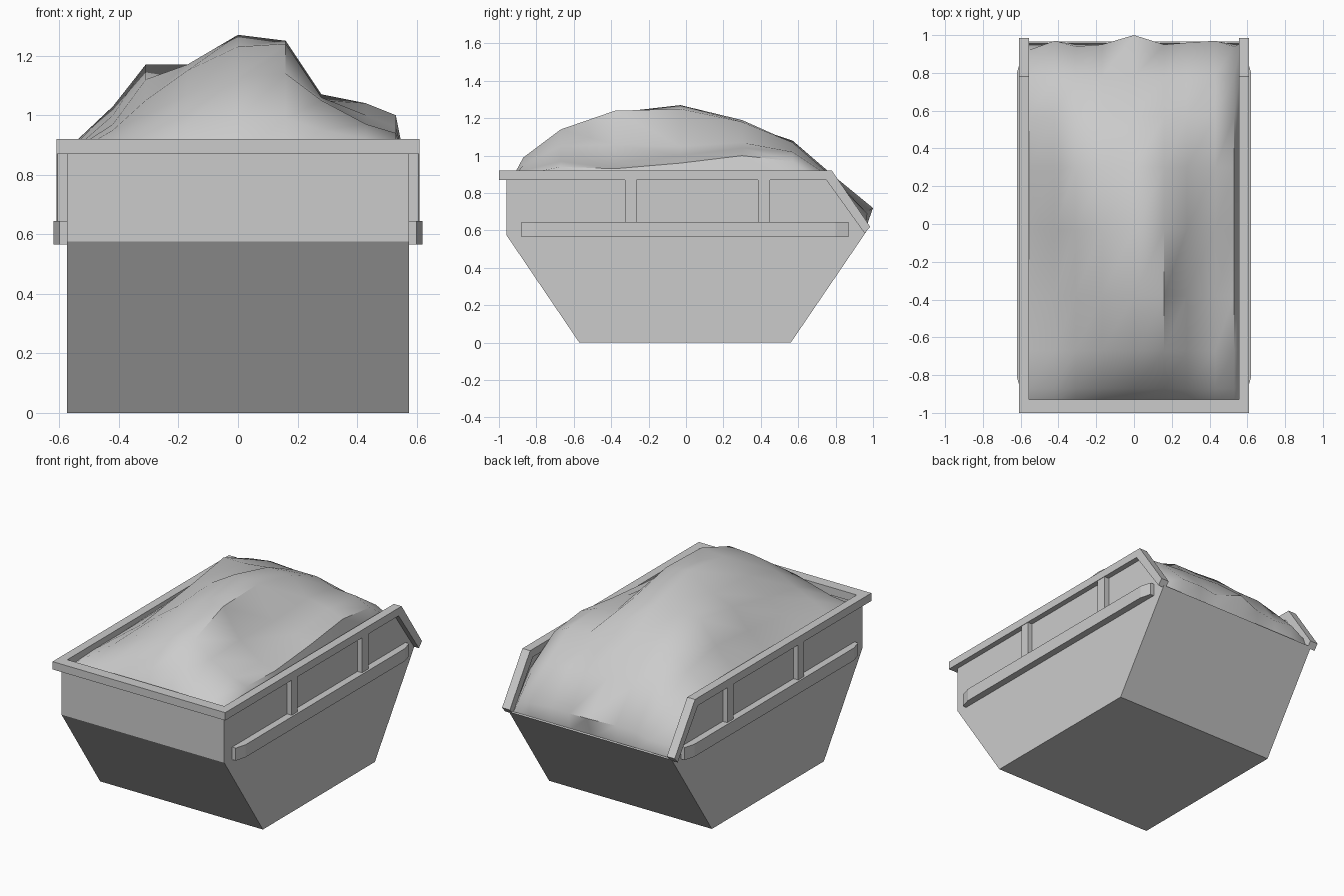
import bpy, bmesh

if "Cube" in bpy.data.objects:
    bpy.data.objects.remove(bpy.data.objects["Cube"])


def make(name, verts, faces):
    me = bpy.data.meshes.new(name)
    me.from_pydata(verts, [], faces)
    bm = bmesh.new()
    bm.from_mesh(me)
    bmesh.ops.recalc_face_normals(bm, faces=bm.faces)
    bm.to_mesh(me)
    bm.free()
    ob = bpy.data.objects.new(name, me)
    bpy.context.collection.objects.link(ob)
    return ob


def prism(name, bottom, top):
    """Closed solid between two matching outlines."""
    n = len(bottom)
    faces = [tuple(range(n)), tuple(range(n, 2 * n))]
    faces += [(i, (i + 1) % n, n + (i + 1) % n, n + i) for i in range(n)]
    return make(name, bottom + top, faces)


def side_prism(name, prof, x0, x1):
    """Extrude a (y, z) profile along x."""
    return prism(name, [(x0, y, z) for y, z in prof], [(x1, y, z) for y, z in prof])


def plan_prism(name, prof, z0, z1):
    """Extrude an (x, y) profile along z."""
    return prism(name, [(x, y, z0) for x, y in prof], [(x, y, z1) for x, y in prof])


# hull: open-topped sheet metal tub, also open at the rear above the slope
W = 0.575
prof = [(-0.96, 0.90), (-0.96, 0.575), (-0.57, 0), (0.56, 0), (0.965, 0.595), (0.76, 0.90)]
verts = [(s * W, y, z) for s in (-1, 1) for y, z in prof]
faces = [tuple(range(6)), tuple(range(11, 5, -1))]
faces += [(i, i + 6, i + 7, i + 1) for i in range(4)]
hull = make("hull", verts, faces)
bm = bmesh.new()
bm.from_mesh(hull.data)
bm.faces.ensure_lookup_table()
bottom = min(bm.faces, key=lambda f: f.calc_center_median().z)
bottom.normal_update()
if bottom.normal.z > 0:
    bmesh.ops.reverse_faces(bm, faces=bm.faces)
bm.to_mesh(hull.data)
bm.free()
sol = hull.modifiers.new("thickness", "SOLIDIFY")
sol.thickness = 0.015
sol.offset = -1

# rim, rails and posts on both sides
rim = [(-1, 0.87), (0.75, 0.87), (0.955, 0.585), (0.985, 0.62), (0.78, 0.92), (-1, 0.92)]
for s, side in ((-1, "left"), (1, "right")):
    side_prism(f"rim_{side}", rim, s * 0.555, s * 0.61)
    rail = [(s * 0.57, -0.88), (s * 0.60, -0.88), (s * 0.62, -0.81),
            (s * 0.62, 0.80), (s * 0.60, 0.87), (s * 0.57, 0.87)]
    plan_prism(f"rail_{side}", rail, 0.565, 0.645)
    for k, (a, b) in enumerate(((-0.325, -0.265), (0.385, 0.45))):
        plan_prism(f"post_{side}_{k}", [(s * 0.57, a), (s * 0.607, a), (s * 0.607, b), (s * 0.57, b)],
                   0.64, 0.88)
plan_prism("rim_front", [(-0.556, -1), (0.556, -1), (0.556, -0.93), (-0.556, -0.93)], 0.87, 0.92)

# heaped load: lumpy height grid that spills to the rear edge
xs = [-0.558, -0.42, -0.31, -0.17, 0, 0.16, 0.28, 0.43, 0.53]
rows = [
    (-0.94, [.84, .85, .85, .86, .86, .86, .86, .85, .85]),
    (-0.87, [.87, .90, .93, .97, .99, .99, .95, .92, .90]),
    (-0.67, [.88, .95, 1.00, 1.07, 1.13, 1.14, 1.05, .97, .94]),
    (-0.38, [.88, .97, 1.05, 1.15, 1.23, 1.24, 1.06, .96, .93]),
    (-0.03, [.89, 1.00, 1.12, 1.17, 1.27, 1.25, 1.05, 1.00, .96]),
    (0.30, [.90, 1.03, 1.17, 1.17, 1.19, 1.18, 1.07, 1.04, 1.00]),
    (0.57, [.88, .98, 1.06, 1.08, 1.07, 1.07, 1.03, 1.02, .97]),
    (0.78, [.80, .87, .90, .90, .90, .89, .89, .88, .83]),
    (None, [.66, .68, .69, .70, .72, .69, .70, .69, .66]),
]
end_y = [.92, .97, .94, .95, 1.0, .95, .96, .97, .94, .92]
verts = []
for y, hs in rows:
    hs = hs + [min(.86, hs[-1] - .03)]
    for j, (x, h) in enumerate(zip(xs + [0.558], hs)):
        verts.append((x, end_y[j] if y is None else y, h))
n = len(xs) + 1
verts += [(x, 0.95, 0.58) for x in xs + [0.558]]
faces = [(r * n + j, r * n + j + 1, (r + 1) * n + j + 1, (r + 1) * n + j)
         for r in range(len(rows)) for j in range(n - 1)]
load = make("heaped_load", verts, faces)
bm = bmesh.new()
bm.from_mesh(load.data)
if sum(f.normal.z for f in bm.faces) < 0:
    bmesh.ops.reverse_faces(bm, faces=bm.faces)
bm.to_mesh(load.data)
bm.free()
bpy.context.view_layer.objects.active = load
load.select_set(True)
bpy.ops.object.shade_smooth_by_angle(angle=0.9)
